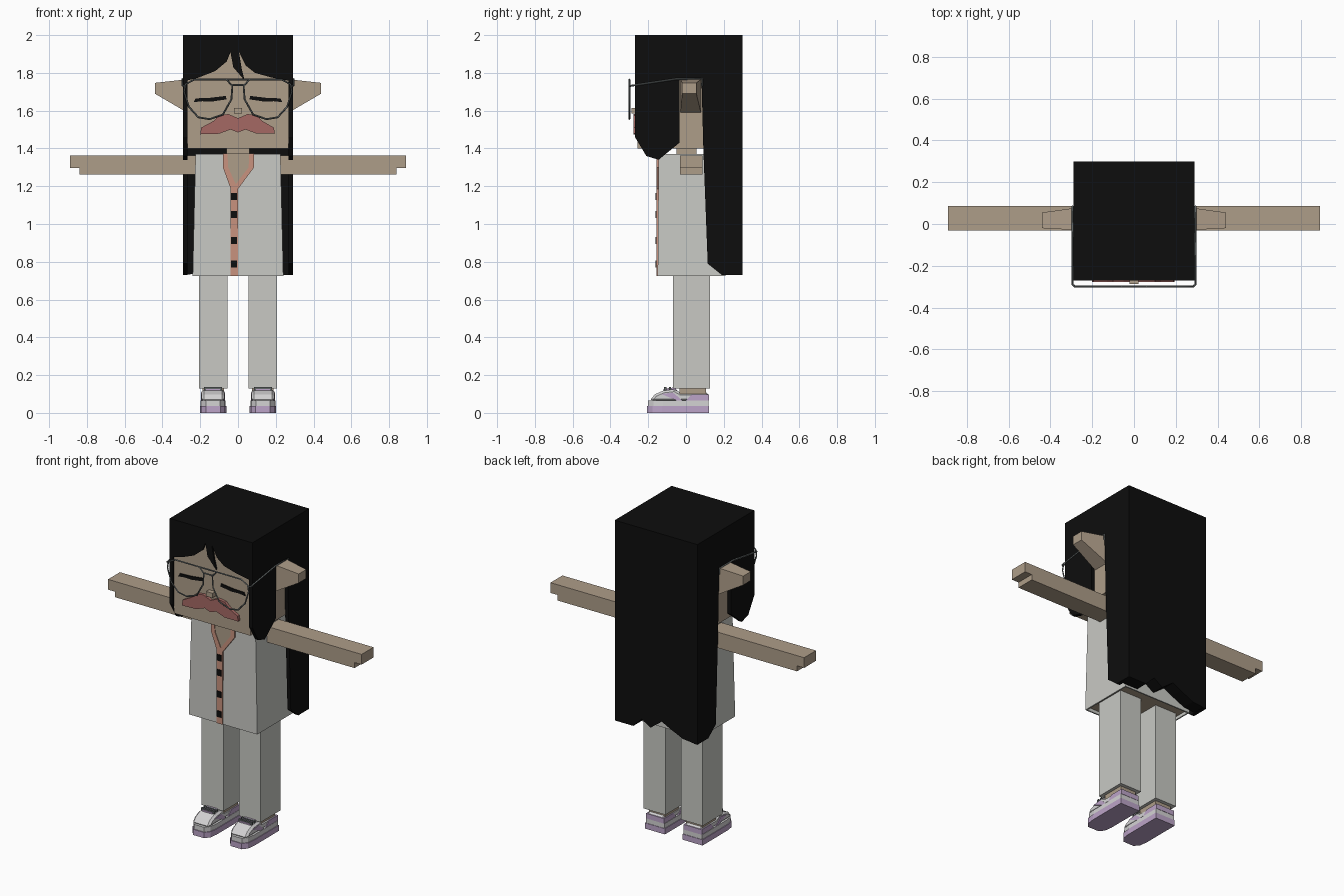
import bpy, bmesh
from mathutils import Vector

cube = bpy.data.objects.get("Cube")
if cube:
    bpy.data.objects.remove(cube, do_unlink=True)


def material(name, rgb):
    lin = [(c / 255 / 12.92) if c < 11 else ((c / 255 + 0.055) / 1.055) ** 2.4 for c in rgb]
    m = bpy.data.materials.new(name)
    m.use_nodes = True
    m.diffuse_color = (*lin, 1)
    m.node_tree.nodes["Principled BSDF"].inputs["Base Color"].default_value = (*lin, 1)
    return m


BLACK = material("black", (13, 13, 13))
SKIN = material("skin", (174, 157, 137))
CLOTH = material("pale grey cloth", (200, 201, 196))
LIP = material("lip red", (165, 105, 100))
TRIM = material("salmon trim", (200, 146, 126))
WIRE = material("wire grey", (98, 104, 104))
LILAC = material("lilac", (188, 164, 200))
WHITE = material("shoe white", (212, 211, 212))


def finish(name, bm, *mats):
    bmesh.ops.recalc_face_normals(bm, faces=bm.faces)
    me = bpy.data.meshes.new(name)
    bm.to_mesh(me)
    bm.free()
    for m in mats:
        me.materials.append(m)
    ob = bpy.data.objects.new(name, me)
    bpy.context.collection.objects.link(ob)
    return ob


def mirror(ob):
    ob.modifiers.new("mirror", "MIRROR")
    return ob


def prism(name, pts, axis, lo, hi, mat):
    """Extrude a 2D outline along one axis."""
    place = {"x": lambda a, b, d: (d, a, b),
             "y": lambda a, b, d: (a, d, b),
             "z": lambda a, b, d: (a, b, d)}[axis]
    bm = bmesh.new()
    face = bm.faces.new([bm.verts.new(place(a, b, lo)) for a, b in pts])
    ext = bmesh.ops.extrude_face_region(bm, geom=[face], use_keep_orig=True)
    shift = Vector(place(0, 0, hi - lo))
    for v in ext["geom"]:
        if isinstance(v, bmesh.types.BMVert):
            v.co += shift
    return finish(name, bm, mat)


def box(name, x, y, z, mat):
    return prism(name, [(x[0], y[0]), (x[1], y[0]), (x[1], y[1]), (x[0], y[1])], "z", *z, mat)


def wire(name, pts, closed=False):
    cu = bpy.data.curves.new(name, "CURVE")
    cu.dimensions = "3D"
    cu.bevel_depth = 0.005
    cu.bevel_resolution = 0
    sp = cu.splines.new("POLY")
    sp.points.add(len(pts) - 1)
    for p, co in zip(sp.points, pts):
        p.co = (*co, 1)
    sp.use_cyclic_u = closed
    cu.materials.append(WIRE)
    bpy.context.collection.objects.link(bpy.data.objects.new(name, cu))


# Head and neck
box("head", (-0.268, 0.268), (-0.258, 0.25), (1.40, 1.97), SKIN)
box("neck", (-0.06, 0.06), (-0.05, 0.055), (1.34, 1.42), SKIN)

# Hair: crown, side curtains, fringe and long back
box("hair_crown", (-0.29, 0.29), (-0.27, 0.30), (1.92, 2.0), BLACK)
mirror(prism("hair_sides", [(-0.27, 2), (-0.27, 1.46), (-0.21, 1.36), (-0.145, 1.34), (-0.035, 1.43),
                            (-0.035, 1.77), (0.082, 1.77), (0.092, 1.39), (0.115, 0.79),
                            (0.19, 0.73), (0.30, 0.73), (0.30, 2)], "x", 0.267, 0.29, BLACK))
prism("hair_back", [(-0.29, 2), (-0.29, 0.73), (-0.19, 0.74), (-0.1, 0.78), (-0.04, 0.81),
                    (0.04, 0.75), (0.1, 0.79), (0.16, 0.73), (0.29, 0.73), (0.29, 2)],
      "y", 0.22, 0.30, BLACK)
prism("hair_fringe", [(-0.29, 2), (-0.29, 1.755), (-0.21, 1.775), (-0.12, 1.81), (-0.06, 1.86),
                      (-0.04, 1.91), (-0.025, 1.83), (0.035, 1.76), (0.02, 1.82), (0.005, 1.91),
                      (0.04, 1.84), (0.09, 1.80), (0.18, 1.775), (0.29, 1.755), (0.29, 2)],
      "y", -0.27, -0.25, BLACK)

# Ears: boxes tapering to the tip
ear = bmesh.new()
rings = []
for x, y0, y1, z0, z1 in [(0.26, -0.03, 0.08, 1.585, 1.767), (0.44, -0.02, 0.055, 1.69, 1.747)]:
    rings.append([ear.verts.new((x, y, z)) for y, z in [(y0, z0), (y1, z0), (y1, z1), (y0, z1)]])
for r in rings:
    ear.faces.new(r)
for i in range(4):
    j = (i + 1) % 4
    ear.faces.new((rings[0][i], rings[0][j], rings[1][j], rings[1][i]))
mirror(finish("ears", ear, SKIN))

# Face details
mirror(prism("closed_eyes", [(0.235, 1.645), (0.225, 1.665), (0.15, 1.668), (0.065, 1.678),
                             (0.06, 1.66), (0.14, 1.648), (0.19, 1.65)], "y", -0.264, -0.257, BLACK))
prism("lips", [(-0.2, 1.475), (-0.195, 1.51), (-0.13, 1.545), (-0.1, 1.575), (-0.05, 1.582),
               (0, 1.56), (0.05, 1.582), (0.1, 1.575), (0.13, 1.545), (0.19, 1.51), (0.195, 1.478),
               (0.1, 1.478), (0.04, 1.50), (0, 1.485), (-0.04, 1.50), (-0.1, 1.478)],
      "y", -0.277, -0.255, LIP)
box("nose", (-0.022, 0.022), (-0.288, -0.255), (1.585, 1.615), SKIN)

# Spectacles
lens = [(0.285, 1.70), (0.278, 1.74), (0.23, 1.765), (0.06, 1.765), (0.03, 1.73),
        (0.035, 1.66), (0.08, 1.58), (0.15, 1.555), (0.21, 1.565), (0.26, 1.62)]
for side, s in (("left", 1), ("right", -1)):
    wire(side + "_lens_rim", [(s * x, -0.30, z) for x, z in lens], True)
    wire(side + "_temple", [(s * 0.283, -0.30, 1.73), (s * 0.294, -0.29, 1.732),
                            (s * 0.294, -0.05, 1.768), (s * 0.294, 0.085, 1.768),
                            (s * 0.294, 0.085, 1.73)])
wire("upper_bridge", [(-0.06, -0.30, 1.765), (0.06, -0.30, 1.765)])
wire("lower_bridge", [(-0.03, -0.30, 1.735), (0.03, -0.30, 1.735)])

# Shirt: flared box with an open hem
shirt = bmesh.new()
bmesh.ops.create_cube(shirt, size=1)
for v in shirt.verts:
    top = v.co.z > 0
    v.co = (v.co.x * (0.45 if top else 0.48), 0.03 + v.co.y * (0.35 if top else 0.36),
            1.37 if top else 0.725)
hem = [f for f in shirt.faces if f.normal.z < -0.9]
bmesh.ops.inset_region(shirt, faces=hem, thickness=0.012)
ext = bmesh.ops.extrude_face_region(shirt, geom=hem)
for g in ext["geom"]:
    if isinstance(g, bmesh.types.BMVert):
        g.co.z += 0.02
    elif isinstance(g, bmesh.types.BMFace):
        g.material_index = 1
bmesh.ops.delete(shirt, geom=[f for f in hem if f.is_valid], context="FACES")
finish("shirt", shirt, CLOTH, SKIN)

# Collar, placket and buttons
prism("open_neckline", [(-0.06, 1.373), (-0.055, 1.29), (-0.012, 1.20), (0.055, 1.29), (0.065, 1.373)],
      "y", -0.153, -0.146, SKIN)
prism("collar_trim", [(-0.08, 1.373), (-0.08, 1.30), (-0.04, 1.19), (-0.04, 1.17), (0, 1.17), (0, 1.185),
                      (0.085, 1.30), (0.085, 1.373), (0.06, 1.373), (0.056, 1.30), (-0.012, 1.21),
                      (-0.052, 1.30), (-0.056, 1.373)], "y", -0.157, -0.14, TRIM)
box("placket", (-0.04, 0.0), (-0.156, -0.14), (0.725, 1.18), TRIM)
for i, z in enumerate((1.145, 1.05, 0.913, 0.788)):
    box(f"button_{i + 1}", (-0.036, -0.005), (-0.162, -0.15), (z - 0.019, z + 0.019), BLACK)

# Arms with stepped hands
mirror(prism("arms", [(0.2, 1.262), (0.84, 1.262), (0.84, 1.297), (0.89, 1.297), (0.89, 1.362),
                      (0.2, 1.362)], "y", -0.032, 0.087, SKIN))

# Legs and ankles
mirror(box("trouser_legs", (0.055, 0.207), (-0.068, 0.128), (0.128, 0.75), CLOTH))
mirror(box("ankles", (0.075, 0.187), (-0.035, 0.105), (0.09, 0.14), SKIN))


# Shoes: sole, band, upper and trim
def shoe_outline(w, front, back):
    half = [(w, back), (w, front + 0.08), (w * 0.9, front + 0.03), (w * 0.55, front)]
    return [(0.132 + x, y) for x, y in half] + [(0.132 - x, y) for x, y in reversed(half)]


mirror(prism("shoe_soles", shoe_outline(0.07, -0.207, 0.123), "z", 0, 0.036, LILAC))
mirror(prism("shoe_bands", shoe_outline(0.066, -0.202, 0.12), "z", 0.036, 0.066, WHITE))
upper = prism("shoe_uppers", [(0.118, 0.06), (0.118, 0.108), (-0.03, 0.108), (-0.06, 0.125),
                              (-0.12, 0.118), (-0.165, 0.098), (-0.195, 0.062)],
              "x", 0.072, 0.192, WHITE)
bevel = upper.modifiers.new("soft_edges", "BEVEL")
bevel.width = 0.012
bevel.segments = 1
mirror(upper)
mirror(prism("shoe_heel_panels", [(0.122, 0.066), (0.122, 0.098), (0.03, 0.098), (0.0, 0.066)],
             "x", 0.068, 0.196, LILAC))
mirror(prism("shoe_side_stripes", [(-0.13, 0.1), (-0.05, 0.066), (-0.02, 0.066), (-0.07, 0.108)],
             "x", 0.068, 0.196, LILAC))
mirror(prism("shoe_tongues", [(-0.04, 0.11), (-0.06, 0.135), (-0.12, 0.127), (-0.12, 0.11)],
             "x", 0.095, 0.169, LILAC))
for i, y in enumerate((-0.11, -0.085)):
    mirror(box(f"laces_{i + 1}", (0.085, 0.179), (y - 0.006, y + 0.006), (0.11, 0.136), WIRE))
